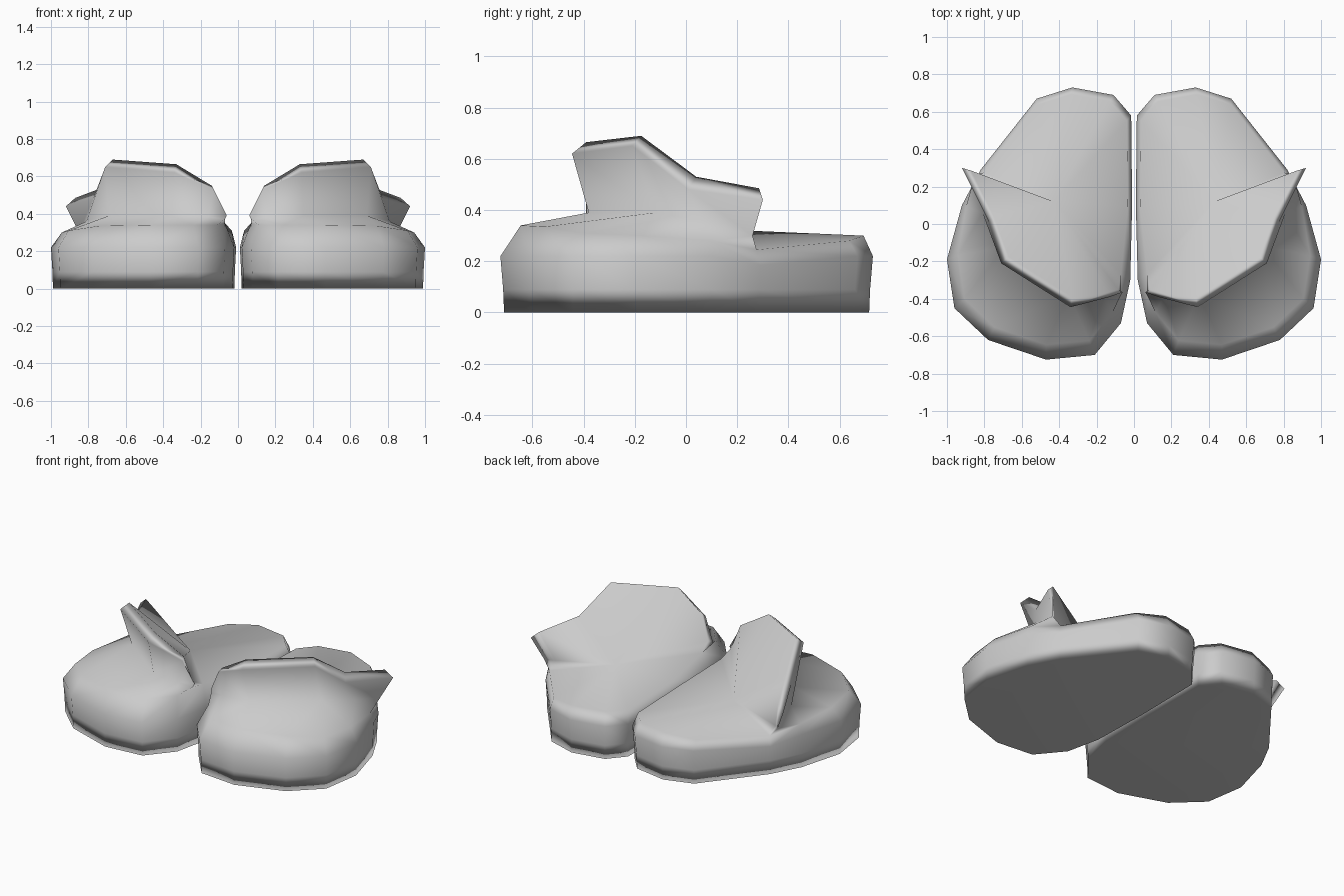
import bpy, bmesh

cube = bpy.data.objects.get("Cube")
if cube:
    bpy.data.objects.remove(cube, do_unlink=True)

grey = bpy.data.materials.new("plain_grey")
grey.use_nodes = True
colour = (0.6, 0.6, 0.6, 1)
grey.diffuse_color = colour
grey.node_tree.nodes["Principled BSDF"].inputs["Base Color"].default_value = colour

# Sole outline from the heel round the outer side, toe and inner side: x, y, shoulder height
OUTLINE = [(.11, .69, .30), (.33, .73, .30), (.52, .67, .28), (.82, .29, .245),
           (.92, .10, .28), (1.0, -.19, .30), (.96, -.45, .31), (.78, -.62, .335),
           (.47, -.725, .34), (.21, -.70, .34), (.07, -.53, .34), (.02, -.30, .35),
           (.01, .10, .31), (.015, .58, .30)]

# Raised flap from the outer tip round to the inner end: foot, outer rim, inner rim
FLAP_FOOT = [(.85, .26, .30), (.81, .06, .36), (.69, -.12, .39),
             (.35, -.38, .39), (.16, -.39, .385), (.07, -.38, .37)]
FLAP_OUTER = [(.92, .30, .44), (.775, .01, .48), (.71, -.21, .65),
              (.34, -.445, .62), (.13, -.39, .53), (.06, -.365, .39)]
FLAP_INNER = [(.87, .285, .485), (.75, .04, .53), (.67, -.175, .69),
              (.33, -.39, .665), (.14, -.365, .55), (.085, -.35, .395)]

# Toe cap between shoulder (s) and flap foot (f)
TOE_CAP = ["s3 s4 f0", "s4 f1 f0", "s4 s5 f1", "s5 f2 f1", "s5 s6 f2", "s6 s7 f2",
           "s7 f3 f2", "s7 s8 f3", "s8 s9 f3", "s9 f4 f3", "s9 s10 f4",
           "s10 f5 f4", "s10 s11 f5"]
# Flap inner face, end caps and insole around the fold (m) and its outer end (n)
INSIDE = ["m i1 i0", "m i2 i1", "m i3 i2", "m i4 i3", "m i5 i4", "m i0 n",
          "i0 o0 f0 n", "i5 s11 f5 o5", "m s11 i5", "m s12 s11", "m s13 s12",
          "m s0 s13", "m s1 s0", "m s2 s1", "m s3 s2", "m n s3", "n f0 s3"]


def make_shoe(name, side):
    bm = bmesh.new()
    v = {}

    def add(key, x, y, z):
        v[key] = bm.verts.new((side * x, y, z))

    # Rings up the side wall, the last one drawn in to form the shoulder
    for i, (x, y, top) in enumerate(OUTLINE):
        for key, inset, z in (("b", .02, 0), ("c", .015, .09), ("w", 0, min(.22, top - .06))):
            add(f"{key}{i}", x + (.47 - x) * inset, y * (1 - inset), z)
        inset = .11 if y < 0 else .05
        add(f"s{i}", x + (.47 - x) * inset, y * (1 - inset), top)
    for key, points in (("f", FLAP_FOOT), ("o", FLAP_OUTER), ("i", FLAP_INNER)):
        for i, p in enumerate(points):
            add(f"{key}{i}", *p)
    add("m", .43, .12, .325)
    add("n", .80, .215, .29)

    # Bottom and side wall
    n = len(OUTLINE)
    bm.faces.new([v[f"b{i}"] for i in range(n)])
    for low, high in ("bc", "cw", "ws"):
        for i in range(n):
            j = (i + 1) % n
            bm.faces.new([v[f"{low}{i}"], v[f"{low}{j}"], v[f"{high}{j}"], v[f"{high}{i}"]])
    # Flap outer face and rim
    for low, high in ("fo", "oi"):
        for i in range(5):
            bm.faces.new([v[f"{low}{i}"], v[f"{low}{i+1}"], v[f"{high}{i+1}"], v[f"{high}{i}"]])
    for face in TOE_CAP + INSIDE:
        bm.faces.new([v[k] for k in face.split()])

    bmesh.ops.recalc_face_normals(bm, faces=bm.faces)
    for f in bm.faces:
        f.smooth = True
    mesh = bpy.data.meshes.new(name)
    bm.to_mesh(mesh)
    bm.free()
    mesh.materials.append(grey)
    obj = bpy.data.objects.new(name, mesh)
    bpy.context.collection.objects.link(obj)
    # Let the large flat faces lead the shading
    mod = obj.modifiers.new("weighted_normals", 'WEIGHTED_NORMAL')
    mod.mode = 'FACE_AREA'
    mod.weight = 50


make_shoe("left_shoe", 1)
make_shoe("right_shoe", -1)
